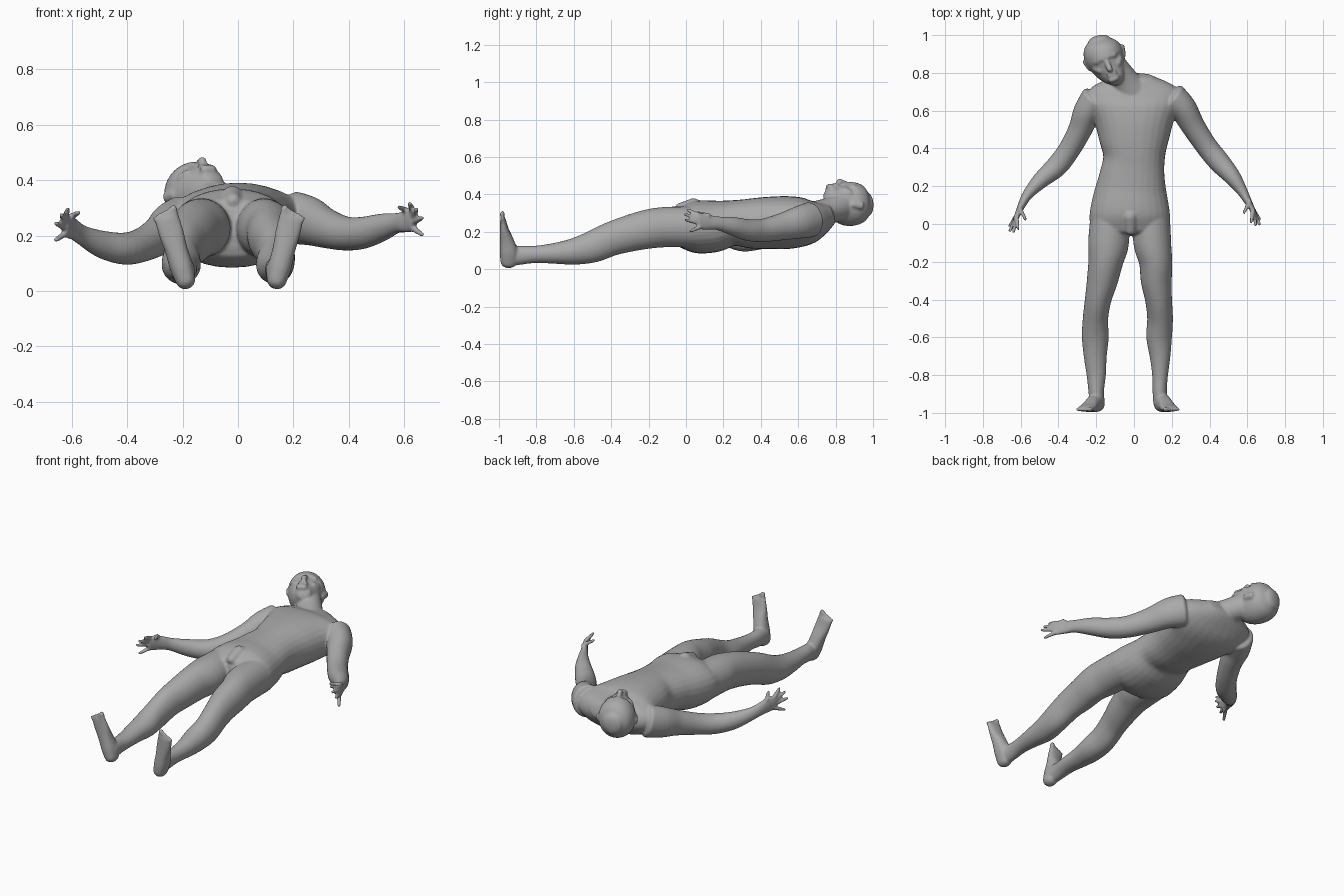
import bpy, bmesh, math
from mathutils import Vector

SEG = 28
bm = bmesh.new()


def spline(rows, steps):
    """Catmull-Rom interpolation through section rows."""
    pts = [rows[0]] + list(rows) + [rows[-1]]
    out = []
    for i in range(1, len(pts) - 2):
        for k in range(steps):
            t = k / steps
            out.append([0.5 * (2 * b + (c - a) * t + (2 * a - 5 * b + 4 * c - d) * t * t
                               + (3 * b - a - 3 * c + d) * t ** 3)
                        for a, b, c, d in zip(*pts[i - 1:i + 3])])
    out.append(list(rows[-1]))
    return out


def loft(rows, up=(0, 0, 1), dome=(0.3, 0.3), power=2.0, steps=4):
    """Closed tube; each row is x, y, z, side radius, up radius."""
    rows = spline(rows, steps)
    centres = [Vector(r[:3]) for r in rows]
    n = len(rows)
    up = Vector(up)
    frames = []
    for i, r in enumerate(rows):
        t = (centres[min(i + 1, n - 1)] - centres[max(i - 1, 0)]).normalized()
        frames.append((centres[i], t, r[3], r[4]))

    def rounded(frame, amount, sign):
        c, t, a, b = frame
        return [(c + t * sign * amount * min(a, b) * math.sin(q), t,
                 a * math.cos(q), b * math.cos(q)) for q in (0.45, 0.9, 1.3)]

    frames = rounded(frames[0], dome[0], -1)[::-1] + frames + rounded(frames[-1], dome[1], 1)
    rings = []
    for c, t, a, b in frames:
        side = t.cross(up).normalized()
        top = side.cross(t).normalized()
        ring = []
        for k in range(SEG):
            q = 2 * math.pi * k / SEG
            u, v = math.cos(q), math.sin(q)
            u = math.copysign(abs(u) ** (2 / power), u)
            v = math.copysign(abs(v) ** (2 / power), v)
            ring.append(bm.verts.new(c + side * a * u + top * b * v))
        rings.append(ring)
    for r0, r1 in zip(rings, rings[1:]):
        for k in range(SEG):
            j = (k + 1) % SEG
            bm.faces.new((r0[k], r0[j], r1[j], r1[k]))
    bm.faces.new(rings[0][::-1])
    bm.faces.new(rings[-1])


def rod(a, b, r0, r1, flat=1.0):
    """Short round-ended limb between two points."""
    mid = [(p + q) / 2 for p, q in zip(a, b)]
    m = (r0 + r1) / 2
    loft([(*a, r0, r0 * flat), (*mid, m, m * flat), (*b, r1, r1 * flat)],
         dome=(1, 1), steps=2)


# torso, shoulders to pelvis
loft([(0.0, 0.775, 0.295, 0.11, 0.055), (0.0, 0.72, 0.275, 0.225, 0.09),
      (0.0, 0.65, 0.257, 0.25, 0.125), (0.0, 0.55, 0.25, 0.212, 0.141),
      (0.0, 0.45, 0.248, 0.186, 0.14), (0.0, 0.35, 0.245, 0.163, 0.134),
      (-0.01, 0.25, 0.247, 0.174, 0.122), (-0.018, 0.15, 0.23, 0.196, 0.139),
      (-0.022, 0.05, 0.226, 0.213, 0.14), (-0.022, -0.03, 0.225, 0.208, 0.11)],
     power=2.2)

# pelvic mound
rod((-0.02, 0.04, 0.34), (-0.018, -0.03, 0.325), 0.04, 0.03)

# legs: y, z, up radius are shared; centre x and side radius differ per leg
leg_line = [(0.05, 0.225, 0.11), (-0.1, 0.226, 0.108), (-0.2, 0.215, 0.105),
            (-0.3, 0.192, 0.098), (-0.4, 0.162, 0.091), (-0.5, 0.12, 0.085),
            (-0.6, 0.095, 0.071), (-0.7, 0.085, 0.056), (-0.8, 0.08, 0.046),
            (-0.88, 0.075, 0.05), (-0.95, 0.07, 0.055)]
left_leg = [(-0.13, 0.1), (-0.135, 0.108), (-0.15, 0.092), (-0.168, 0.082), (-0.19, 0.07),
            (-0.204, 0.067), (-0.205, 0.071), (-0.205, 0.061), (-0.2, 0.051),
            (-0.2, 0.042), (-0.195, 0.04)]
right_leg = [(0.09, 0.1), (0.097, 0.1), (0.115, 0.088), (0.118, 0.082), (0.13, 0.071),
             (0.138, 0.068), (0.133, 0.068), (0.138, 0.055), (0.138, 0.042),
             (0.136, 0.038), (0.14, 0.038)]
for side, leg, heel, ball in ((-1, left_leg, -0.19, -0.258), (1, right_leg, 0.14, 0.193)):
    loft([(x, y, z, rx, rz) for (x, rx), (y, z, rz) in zip(leg, leg_line)])
    # foot, sole facing -y with toes pointing up
    foot = [(0.04, -0.948, 0.036, 0.044), (0.09, -0.948, 0.042, 0.048),
            (0.15, -0.958, 0.041, 0.038), (0.21, -0.971, 0.045, 0.024),
            (0.265, -0.979, 0.045, 0.015)]
    loft([(heel + (ball - heel) * (z - 0.04) / 0.225, y, z, rx, ry)
          for z, y, rx, ry in foot], up=(0, 1, 0), dome=(0.95, 0.5), power=2.3)
    # toes, the big one on the inner side
    for k in range(5):
        x = ball + side * (-0.031 + 0.0165 * k)
        r = 0.013 if k == 0 else 0.009
        rod((x, -0.98, 0.25), (x + side * 0.006, -0.982, 0.3 - 0.009 * k), r, r)

# arms with palms
arm_size = [(0.085, 0.095), (0.073, 0.088), (0.063, 0.073), (0.058, 0.062), (0.057, 0.058),
            (0.045, 0.05), (0.029, 0.037), (0.021, 0.04), (0.017, 0.045), (0.014, 0.043)]
right_arm = [(0.2, 0.665, 0.265), (0.26, 0.61, 0.252), (0.315, 0.515, 0.228),
             (0.385, 0.41, 0.208), (0.45, 0.33, 0.21), (0.52, 0.25, 0.23),
             (0.572, 0.175, 0.245), (0.6, 0.125, 0.25), (0.615, 0.1, 0.255),
             (0.632, 0.065, 0.258)]
left_arm = [(-0.2, 0.66, 0.25), (-0.25, 0.59, 0.228), (-0.285, 0.5, 0.2),
            (-0.345, 0.39, 0.167), (-0.41, 0.305, 0.153), (-0.49, 0.235, 0.168),
            (-0.56, 0.16, 0.2), (-0.592, 0.105, 0.222), (-0.608, 0.07, 0.232),
            (-0.625, 0.03, 0.238)]
# finger base and tip, relative to the end of the palm
fingers = [((-0.002, 0.005, 0.033), (-0.012, -0.055, 0.058)),
           ((0.0, 0.005, 0.011), (0.012, -0.07, 0.036)),
           ((0.0, 0.005, -0.011), (0.032, -0.066, 0.006)),
           ((0.0, 0.01, -0.032), (0.033, -0.04, -0.054)),
           ((-0.02, 0.055, 0.03), (-0.05, -0.005, 0.045))]
for side, arm in ((-1, left_arm), (1, right_arm)):
    loft([(*p, *s) for p, s in zip(arm, arm_size)])
    wx, wy, wz = arm[-1]
    for a, b in fingers:
        rod((wx + side * a[0], wy + a[1], wz + a[2]),
            (wx + side * b[0], wy + b[1], wz + b[2]), 0.0125, 0.009)

# neck
loft([(-0.005, 0.69, 0.285, 0.1, 0.08), (-0.045, 0.755, 0.31, 0.075, 0.07),
      (-0.1, 0.83, 0.335, 0.068, 0.075)])

# head, tilted to one side with the face up
loft([(-0.092, 0.765, 0.408, 0.042, 0.042), (-0.113, 0.8, 0.38, 0.073, 0.083),
      (-0.14, 0.85, 0.353, 0.096, 0.115), (-0.163, 0.9, 0.348, 0.105, 0.116),
      (-0.178, 0.945, 0.345, 0.091, 0.098), (-0.186, 0.975, 0.345, 0.058, 0.062)],
     dome=(0.4, 0.42))


def on_face(across, along, z):
    """Point in head space: across the face, along chin to crown."""
    return (-0.145 + 0.92 * across - 0.38 * along, 0.86 + 0.38 * across + 0.92 * along, z)


# nose, chin, lips
rod(on_face(0, 0.01, 0.455), on_face(0, -0.042, 0.468), 0.01, 0.017)
rod(on_face(-0.012, -0.098, 0.437), on_face(0.012, -0.098, 0.437), 0.02, 0.02)
for along in (-0.064, -0.077):
    rod(on_face(-0.018, along, 0.45), on_face(0.018, along, 0.45), 0.009, 0.009)
for s in (-1, 1):
    # brow, cheekbone and ear
    rod(on_face(s * 0.012, 0.022, 0.455), on_face(s * 0.052, 0.018, 0.441), 0.013, 0.012)
    rod(on_face(s * 0.05, -0.03, 0.42), on_face(s * 0.066, -0.012, 0.405), 0.02, 0.02)
    rod(on_face(s * 0.1, -0.005, 0.347), on_face(s * 0.108, 0.042, 0.34), 0.009, 0.012, 1.7)

# fuse all parts into one smooth skin
bmesh.ops.recalc_face_normals(bm, faces=bm.faces)
mesh = bpy.data.meshes.new("body")
bm.to_mesh(mesh)
bm.free()
body = bpy.data.objects.new("body", mesh)
bpy.context.collection.objects.link(body)

skin = bpy.data.materials.new("plain grey")
skin.diffuse_color = (0.4, 0.4, 0.4, 1)
mesh.materials.append(skin)

remesh = body.modifiers.new("fuse", 'REMESH')
remesh.mode = 'VOXEL'
remesh.voxel_size = 0.0065
remesh.use_smooth_shade = True
soften = body.modifiers.new("soften", 'SMOOTH')
soften.factor = 0.5
soften.iterations = 6
